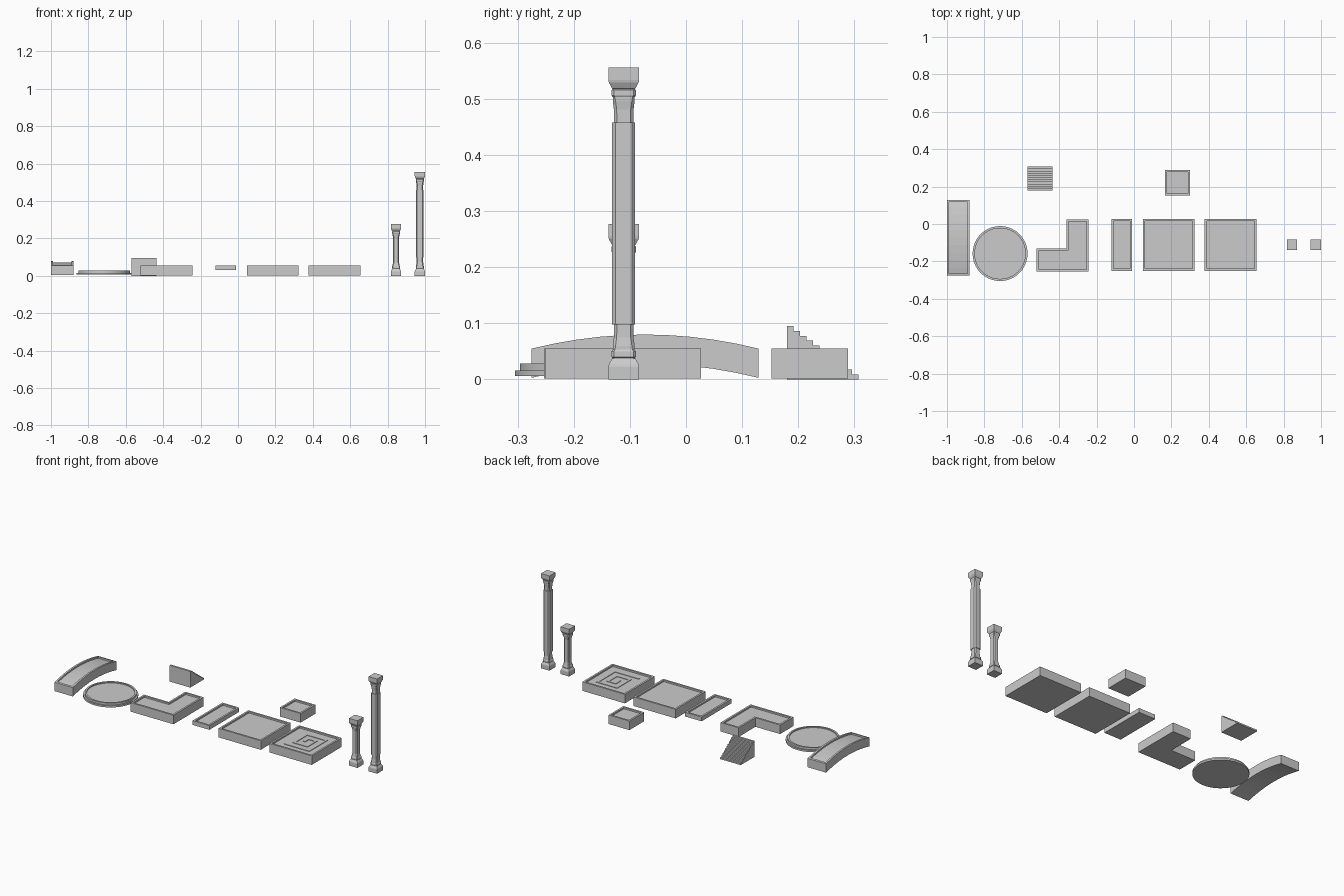
import bpy, bmesh, math
from mathutils import Vector

if "Cube" in bpy.data.objects:
    bpy.data.objects.remove(bpy.data.objects["Cube"])


def finish(name, bm):
    bmesh.ops.recalc_face_normals(bm, faces=bm.faces)
    me = bpy.data.meshes.new(name)
    bm.to_mesh(me)
    bm.free()
    ob = bpy.data.objects.new(name, me)
    bpy.context.collection.objects.link(ob)
    return ob


def prism(pts, offset):
    """Extrude a polygon; returns bmesh."""
    bm = bmesh.new()
    f = bm.faces.new([bm.verts.new(p) for p in pts])
    r = bmesh.ops.extrude_face_region(bm, geom=[f])
    vs = [g for g in r["geom"] if isinstance(g, bmesh.types.BMVert)]
    bmesh.ops.translate(bm, verts=vs, vec=offset)
    if f not in bm.faces[:]:
        bm.faces.new([v for v in bm.verts if v not in vs])
    bmesh.ops.recalc_face_normals(bm, faces=bm.faces)
    return bm


def recess(bm, faces, rim, depth):
    """Raised rim around a sunken top."""
    bmesh.ops.inset_region(bm, faces=faces, thickness=rim, use_even_offset=True)
    r = bmesh.ops.extrude_face_region(bm, geom=faces)
    vs = [g for g in r["geom"] if isinstance(g, bmesh.types.BMVert)]
    bmesh.ops.translate(bm, verts=vs, vec=(0, 0, -depth))
    old = [f for f in faces if f.is_valid]
    if old:
        bmesh.ops.delete(bm, geom=old, context='FACES')


def tray(name, outline, z0, z1, rim=0.011, depth=0.009):
    bm = prism([(x, y, z0) for x, y in outline], (0, 0, z1 - z0))
    recess(bm, [f for f in bm.faces if f.normal.z > 0.9], rim, depth)
    return finish(name, bm)


def rect(x0, x1, y0, y1):
    return [(x0, y0), (x1, y0), (x1, y1), (x0, y1)]


# Flat platforms with rims
tray("plain_platform", rect(0.048, 0.323, -0.25, 0.027), 0.002, 0.055)
tray("spiral_platform", rect(0.378, 0.654, -0.25, 0.027), 0.002, 0.055)
tray("narrow_platform", rect(-0.12, -0.011, -0.25, 0.027), 0.03, 0.055)
tray("small_platform", rect(0.165, 0.30, 0.152, 0.289), 0.002, 0.055)
tray("corner_platform", [(-0.52, -0.253), (-0.242, -0.253), (-0.242, 0.025),
                         (-0.36, 0.025), (-0.36, -0.13), (-0.52, -0.13)], 0.002, 0.055)

# Square spiral ridge on the platform floor
cx, cy = 0.516, -0.112
path = [Vector(p) for p in [(-.08, -.08), (.08, -.08), (.08, .08), (-.045, .08), (-.045, -.04),
                            (.04, -.04), (.04, .04), (-.008, .04), (-.008, 0)]]
w = 0.006
left, right = [], []
for i, p in enumerate(path):
    n = Vector((0, 0))
    for a, b in ((i - 1, i), (i, i + 1)):
        if a >= 0 and b < len(path):
            d = (path[b] - path[a]).normalized()
            n += Vector((-d.y, d.x))
    left.append(p + n * w)
    right.append(p - n * w)
bm = prism([(cx + p.x, cy + p.y, 0.045) for p in left + right[::-1]], (0, 0, 0.004))
finish("spiral_ridge", bm)

# Round platform, turned profile
bm = bmesh.new()
prof = [(0, 0.006), (0.147, 0.006), (0.147, 0.016), (0.138, 0.016), (0.138, 0.028),
        (0.128, 0.028), (0.128, 0.022), (0, 0.022)]
vs = [bm.verts.new((r, 0, z)) for r, z in prof]
es = [bm.edges.new(p) for p in zip(vs, vs[1:])]
bmesh.ops.spin(bm, geom=vs + es, axis=(0, 0, 1), cent=(0, 0, 0), steps=40,
               angle=math.tau, use_duplicate=False)
bmesh.ops.remove_doubles(bm, verts=bm.verts, dist=1e-4)
disk = finish("round_platform", bm)
disk.location = (-0.716, -0.158, 0)
bpy.context.view_layer.objects.active = disk
disk.select_set(True)
bpy.ops.object.shade_smooth_by_angle(angle=math.radians(30))

# Arched bridge
N = 10
arc = []
for i in range(N + 1):
    t = -1 + 2 * i / N
    arc.append((-0.073 + 0.202 * t, 0.080 - 0.025 * t * t))
bm = prism([(-1, y, z) for y, z in arc] + [(-1, y, z - 0.052) for y, z in arc[::-1]],
           (0.12, 0, 0))
# replace the end caps' surroundings: the top strip gets the sunken walkway
top = [f for f in bm.faces if f.normal.z > 0.8]
recess(bm, top, 0.011, 0.009)
finish("arched_bridge", bm)

# Steps descending to the back
n, y0, y1, h = 11, 0.18, 0.307, 0.095
steps = [(y0, 0.0)]
for i in range(n):
    z = h * (n - i) / n
    steps += [(y0 + (y1 - y0) * i / n, z), (y0 + (y1 - y0) * (i + 1) / n, z)]
steps.append((y1, 0.0))
finish("steps", prism([(-0.57, y, z) for y, z in steps], (0.134, 0, 0)))


def pillar(name, x, y, rings):
    """Loft chamfered squares: (half width, chamfer, height)."""
    bm = bmesh.new()
    loops = []
    for a, c, z in rings:
        b = a - c
        pts = [(a, -b), (a, b), (b, a), (-b, a), (-a, b), (-a, -b), (-b, -a), (b, -a)]
        loops.append([bm.verts.new((x + px, y + py, z)) for px, py in pts])
    for l0, l1 in zip(loops, loops[1:]):
        for i in range(8):
            j = (i + 1) % 8
            bm.faces.new((l0[i], l0[j], l1[j], l1[i]))
    bm.faces.new(loops[0][::-1])
    bm.faces.new(loops[-1])
    bmesh.ops.remove_doubles(bm, verts=bm.verts, dist=1e-5)
    bmesh.ops.dissolve_degenerate(bm, edges=bm.edges, dist=1e-5)
    finish(name, bm)


# Pillars: matching foot and capital around different shafts
foot = [(0.0275, 0, 0), (0.0275, 0, 0.022), (0.0265, 0, 0.027), (0.021, 0, 0.037),
        (0.0195, 0.004, 0.038), (0.0215, 0.004, 0.040), (0.0215, 0.004, 0.050),
        (0.0195, 0.004, 0.053)]


def head(top):
    return [(a, c, top - z) for a, c, z in foot[::-1]]


flare = [(0.0195, 0.005, 0.060), (0.0175, 0.005, 0.075), (0.0172, 0.005, 0.098)]
shaft = [(0.0205, 0.006, 0.098), (0.0205, 0.006, 0.458)]
pillar("tall_pillar", 0.9725, -0.111,
       foot + flare + shaft + [(a, c, 0.556 - z) for a, c, z in flare[::-1]] + head(0.556))

slim = [(0.0185, 0.005, 0.060), (0.016, 0.005, 0.072)]
pillar("short_pillar", 0.845, -0.111,
       foot + slim + [(a, c, 0.277 - z) for a, c, z in slim[::-1]] + head(0.277))
